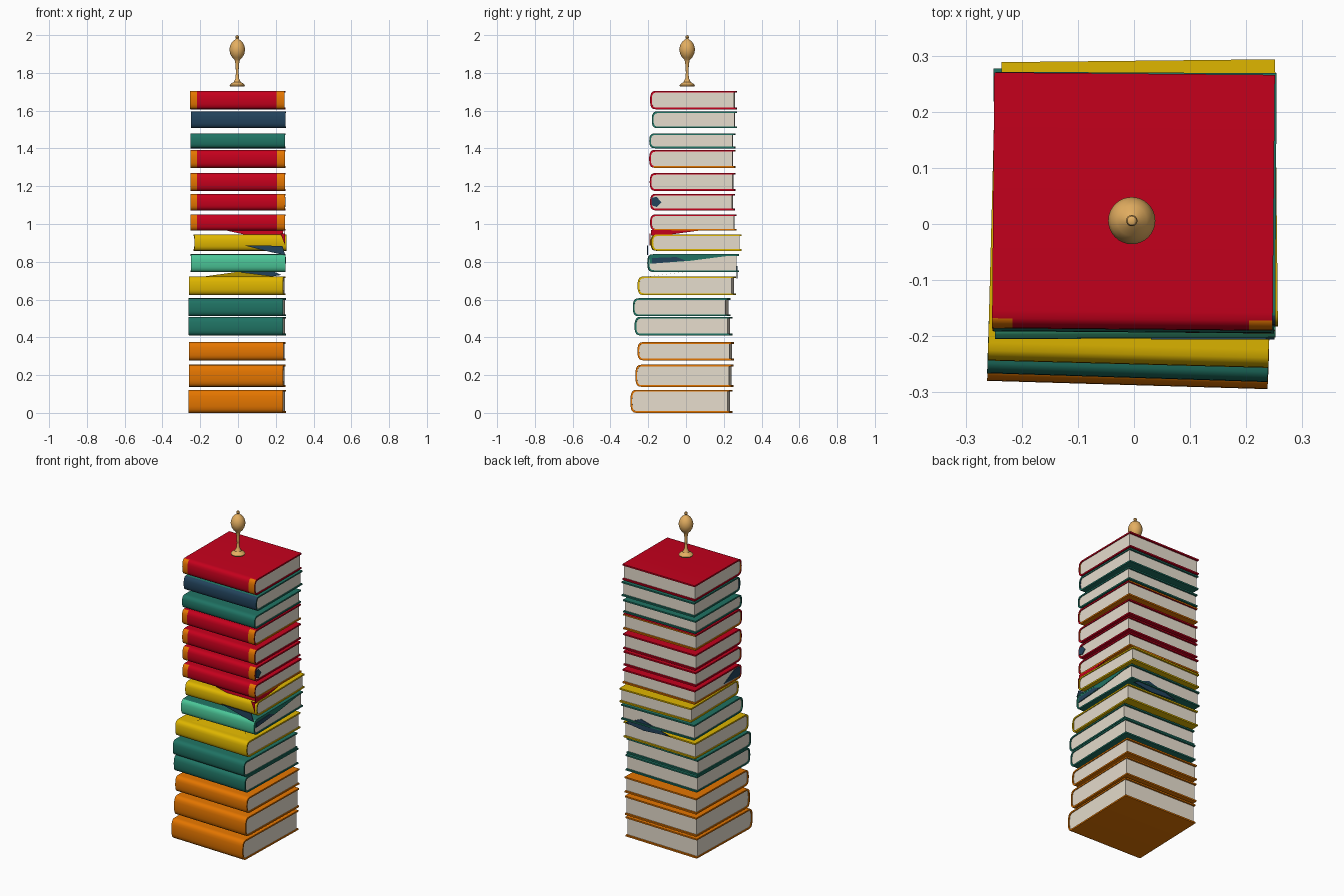
import bpy, bmesh, math
from mathutils import Matrix

if "Cube" in bpy.data.objects:
    bpy.data.objects.remove(bpy.data.objects["Cube"])


def material(name, rgb):
    m = bpy.data.materials.new(name)
    m.diffuse_color = (*rgb, 1)
    m.use_nodes = True
    m.node_tree.nodes["Principled BSDF"].inputs["Base Color"].default_value = m.diffuse_color
    return m


MATS = {
    'red': material('red cloth', (0.56, 0.0, 0.012)),
    'orange': material('orange cloth', (0.78, 0.18, 0.0)),
    'yellow': material('yellow cloth', (0.74, 0.47, 0.0)),
    'teal': material('teal cloth', (0.014, 0.17, 0.125)),
    'mint': material('mint cloth', (0.07, 0.56, 0.31)),
    'navy': material('navy cloth', (0.016, 0.055, 0.105)),
    'pages': material('cream paper', (0.79, 0.72, 0.61)),
    'wood': material('light wood', (0.78, 0.43, 0.12)),
}


def make_object(name, bm, mats, smooth=True):
    bmesh.ops.recalc_face_normals(bm, faces=bm.faces)
    me = bpy.data.meshes.new(name)
    bm.to_mesh(me)
    bm.free()
    for m in mats:
        me.materials.append(MATS[m])
    ob = bpy.data.objects.new(name, me)
    bpy.context.collection.objects.link(ob)
    if smooth:
        bpy.ops.object.select_all(action='DESELECT')
        ob.select_set(True)
        bpy.context.view_layer.objects.active = ob
        bpy.ops.object.shade_smooth_by_angle(angle=math.radians(35))
    return ob


def extrude(bm, pts, vec):
    f = bm.faces.new([bm.verts.new(p) for p in pts])
    ext = bmesh.ops.extrude_face_region(bm, geom=[f])
    bmesh.ops.translate(bm, vec=vec, verts=[v for v in ext['geom']
                                            if isinstance(v, bmesh.types.BMVert)])


def outline(yf, yb, z0, z1, depth, n=10):
    """Side profile: top back edge, round spine, bottom back edge."""
    mid, h = (z0 + z1) / 2, (z1 - z0) / 2
    pts = [(yb, z1)]
    for i in range(n + 1):
        a = math.pi / 2 + math.pi * i / n
        c, s = abs(math.cos(a)), math.sin(a)
        pts.append((yf + depth * (1 - c ** 0.7),
                    mid + h * math.copysign(abs(s) ** 0.7, s)))
    return pts + [(yb, z0)]


def book(i, z0, z1, yf, yb, turn, cx, colour, accent, rule, width=0.50):
    t = 0.009
    outer = outline(yf, yb, z0, z1, 0.032)
    inner = outline(yf + t, yb, z0 + t, z1 - t, 0.026)
    place = (Matrix.Translation((cx, (yf + yb) / 2, 0)) @
             Matrix.Rotation(math.radians(turn), 4, 'Z') @
             Matrix.Translation((0, -(yf + yb) / 2, 0)))
    w = width / 2

    # wrap-around cover, cut where the spine bands sit
    bm = bmesh.new()
    xs = [-w, -w + 0.036, w - 0.042, w]
    rings = [([bm.verts.new((x, *p)) for p in outer],
              [bm.verts.new((x, *p)) for p in inner]) for x in xs]
    n = len(outer)
    for (oa, ia), (ob, ib) in zip(rings, rings[1:]):
        for k in range(n - 1):
            bm.faces.new((oa[k], oa[k + 1], ob[k + 1], ob[k]))
            bm.faces.new((ia[k], ib[k], ib[k + 1], ia[k + 1]))
        for k in (0, n - 1):
            bm.faces.new((oa[k], ob[k], ib[k], ia[k]))
    for o, inn in (rings[0], rings[-1]):
        for k in range(n - 1):
            bm.faces.new((o[k], inn[k], inn[k + 1], o[k + 1]))
    # accent colour: spine bands, whole boards, lower board or back edges
    for f in bm.faces:
        c = f.calc_center_median()
        rim = abs(c.x) > w - 0.001
        spine = c.y < yf + 0.020
        low = c.z < (z0 + z1) / 2
        band = spine and not rim and (c.x < xs[1] or c.x > xs[2])
        back = c.y > yb - 0.001
        if (('bands' in rule and band) or ('boards' in rule and (rim or not spine))
                or ('lower' in rule and low and not spine)
                or ('edge' in rule and back)):
            f.material_index = 1
    bm.transform(place)
    make_object(f'book_cover_{i:02d}', bm, [colour, accent])

    # page block
    bm = bmesh.new()
    px = w - 0.005
    extrude(bm, [(-px, *p) for p in outline(yf + t, yb - 0.011, z0 + t, z1 - t, 0.026)],
            (2 * px, 0, 0))
    bm.transform(place)
    make_object(f'book_pages_{i:02d}', bm, ['pages'])


# bottom to top: z low, z high, spine y, back y, turn, centre x, colour, accent, rule
BOOKS = [
    (0.000, 0.122, -0.287, 0.238, -1.7, -0.004, 'orange', 'orange', ''),
    (0.138, 0.255, -0.262, 0.246, -1.5, -0.004, 'orange', 'orange', ''),
    (0.278, 0.375, -0.251, 0.248, -1.4, -0.004, 'orange', 'orange', ''),
    (0.410, 0.508, -0.265, 0.238, -1.7, -0.004, 'teal', 'teal', ''),
    (0.512, 0.607, -0.274, 0.229, -1.8, -0.004, 'teal', 'teal', ''),
    (0.624, 0.722, -0.250, 0.258, -1.5, -0.004, 'yellow', 'yellow', ''),
    (0.746, 0.840, -0.204, 0.278, 0.3, 0.001, 'mint', 'teal', 'boards'),
    (0.858, 0.945, -0.185, 0.291, 0.6, 0.010, 'yellow', 'yellow', '', 0.488),
    (0.965, 1.051, -0.188, 0.266, -0.5, 0.0, 'red', 'orange', 'bands lower'),
    (1.072, 1.160, -0.188, 0.257, -0.5, 0.0, 'red', 'orange', 'bands'),
    (1.175, 1.270, -0.190, 0.260, -0.5, 0.0, 'red', 'orange', 'bands'),
    (1.297, 1.392, -0.193, 0.259, -0.5, 0.0, 'red', 'orange', 'bands lower edge'),
    (1.401, 1.480, -0.193, 0.259, -0.4, 0.001, 'teal', 'teal', ''),
    (1.507, 1.596, -0.180, 0.270, -0.3, 0.003, 'navy', 'teal', 'boards'),
    (1.607, 1.705, -0.188, 0.268, -0.5, -0.001, 'red', 'orange', 'bands'),
]
for i, b in enumerate(BOOKS, 1):
    book(i, *b)

# loose scraps of cover around the middle books: colour, thickness direction, corners
FRONT, RIGHT, LEFT = (0, 0.004, 0), (0.004, 0, 0), (-0.004, 0, 0)
SCRAPS = [
    ('navy_front_scrap', 'navy', FRONT,
     [(0.03, -0.206, 0.887), (0.235, -0.206, 0.884), (0.25, -0.206, 0.835), (0.18, -0.206, 0.850)]),
    ('yellow_gap_scrap', 'yellow', FRONT,
     [(-0.18, -0.2, 0.722), (0.2, -0.2, 0.722), (0.0, 0.0, 0.747)]),
    ('red_gap_scrap', 'red', FRONT,
     [(-0.06, -0.16, 0.965), (0.24, -0.16, 0.965), (0.235, -0.17, 0.90)]),
    ('red_corner_scrap', 'red', FRONT,
     [(0.225, -0.192, 0.95), (0.25, -0.192, 0.95), (0.25, -0.192, 0.885)]),
    ('red_side_scrap', 'red', RIGHT,
     [(0.245, -0.185, 0.968), (0.245, 0.09, 0.968), (0.245, -0.10, 0.942), (0.245, -0.185, 0.94)]),
    ('navy_back_scrap', 'navy', FRONT,
     [(0.23, 0.268, 0.730), (0.12, 0.268, 0.778), (-0.08, 0.268, 0.725), (0.10, 0.268, 0.712)]),
    ('teal_side_scrap', 'teal', RIGHT,
     [(0.247, -0.19, 0.79), (0.247, 0.02, 0.805), (0.247, 0.26, 0.836), (0.247, -0.19, 0.836)]),
    ('navy_side_scrap', 'navy', RIGHT,
     [(0.249, -0.18, 0.79), (0.249, 0.0, 0.806), (0.249, -0.05, 0.825), (0.249, -0.18, 0.82)]),
    ('navy_right_end', 'navy', RIGHT,
     [(0.247, -0.183, 1.10), (0.247, -0.155, 1.09), (0.247, -0.13, 1.115),
      (0.247, -0.155, 1.143), (0.247, -0.183, 1.14)]),
    ('navy_left_end', 'navy', LEFT,
     [(-0.246, -0.18, 0.978), (-0.246, -0.02, 0.985), (-0.246, -0.12, 1.035), (-0.246, -0.18, 1.038)]),
]
for name, colour, vec, pts in SCRAPS:
    bm = bmesh.new()
    extrude(bm, pts, vec)
    make_object(name, bm, [colour], smooth=False)

# turned ornament on top
PROFILE = [(0, 1.728), (0.038, 1.728), (0.041, 1.735), (0.033, 1.743), (0.019, 1.751),
           (0.014, 1.762), (0.010, 1.770), (0.007, 1.80), (0.009, 1.84), (0.012, 1.862),
           (0.015, 1.870), (0.027, 1.882), (0.037, 1.900), (0.042, 1.924), (0.037, 1.946),
           (0.027, 1.964), (0.012, 1.976), (0.007, 1.981), (0.010, 1.988), (0.008, 1.996), (0, 2.0)]
bm = bmesh.new()
vs = [bm.verts.new((r, 0, z)) for r, z in PROFILE]
edges = [bm.edges.new(p) for p in zip(vs, vs[1:])]
bmesh.ops.spin(bm, geom=vs + edges, cent=(0, 0, 0), axis=(0, 0, 1),
               angle=math.tau, steps=32, use_duplicate=False)
bmesh.ops.remove_doubles(bm, verts=bm.verts, dist=0.0002)
bm.transform(Matrix.Translation((-0.004, 0.006, 0)))
make_object('turned_ornament', bm, ['wood'])
